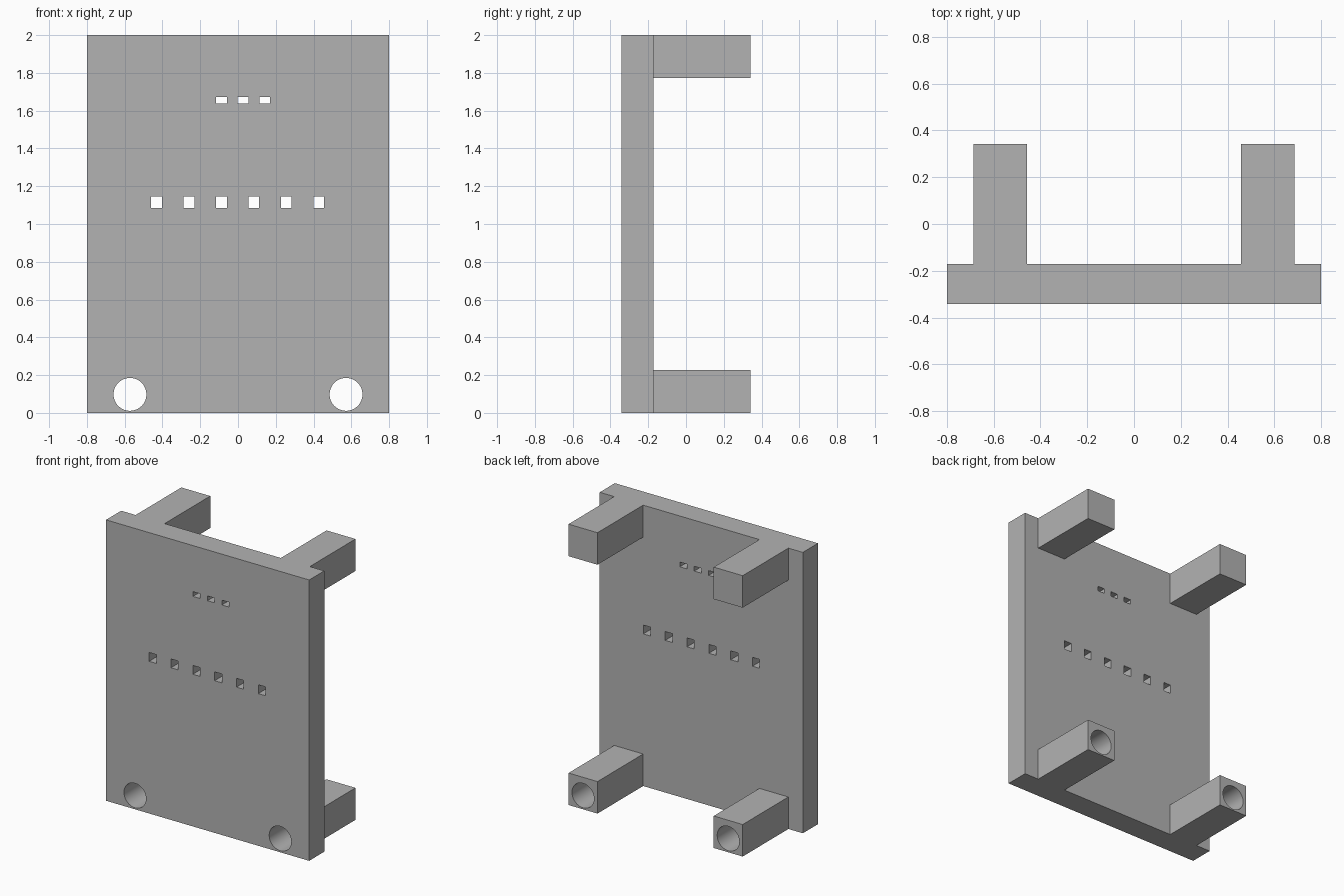
import bpy
import bmesh
from mathutils import Matrix, Vector

cube = bpy.data.objects.get("Cube")
if cube:
    bpy.data.objects.remove(cube, do_unlink=True)

FRONT, PLATE_BACK, BACK = -0.342, -0.172, 0.342
HALF_W, HEIGHT = 0.8, 2.0
POST_X, POST_W, POST_H = 0.572, 0.228, 0.228
BORE_Z, BORE_R = 0.098, 0.087

grey = bpy.data.materials.new("matte grey")
grey.use_nodes = True
colour = (0.45, 0.45, 0.45, 1)
grey.diffuse_color = colour
grey.node_tree.nodes["Principled BSDF"].inputs["Base Color"].default_value = colour


def make_object(name, bm):
    mesh = bpy.data.meshes.new(name)
    bm.to_mesh(mesh)
    bm.free()
    mesh.materials.append(grey)
    obj = bpy.data.objects.new(name, mesh)
    bpy.context.collection.objects.link(obj)
    return obj


def box(name, low, high):
    low, high = Vector(low), Vector(high)
    bm = bmesh.new()
    place = Matrix.Translation((low + high) / 2) @ Matrix.Diagonal((*(high - low), 1))
    bmesh.ops.create_cube(bm, size=1, matrix=place)
    return make_object(name, bm)


def bore(name, x):
    bm = bmesh.new()
    place = Matrix.Translation((x, 0, BORE_Z)) @ Matrix.Rotation(1.5707963, 4, "X")
    bmesh.ops.create_cone(bm, cap_ends=True, segments=64, radius1=BORE_R,
                          radius2=BORE_R, depth=1, matrix=place)
    return make_object(name, bm)


def slot(name, x, z, width, height):
    return box(name, (x - width / 2, FRONT - 0.1, z - height / 2),
               (x + width / 2, PLATE_BACK + 0.1, z + height / 2))


def combine(target, tool, operation):
    mod = target.modifiers.new(tool.name, "BOOLEAN")
    mod.operation = operation
    mod.solver = "EXACT"
    mod.object = tool
    bpy.context.view_layer.objects.active = target
    bpy.ops.object.modifier_apply(modifier=mod.name)
    bpy.data.objects.remove(tool, do_unlink=True)


# Upright panel
panel = box("panel_with_posts", (-HALF_W, FRONT, 0), (HALF_W, PLATE_BACK, HEIGHT))

# Four square corner posts on the back
for x in (-POST_X, POST_X):
    for z in (0, HEIGHT - POST_H):
        post = box("post", (x - POST_W / 2, PLATE_BACK - 0.05, z),
                   (x + POST_W / 2, BACK, z + POST_H))
        combine(panel, post, "UNION")

# Round bores through the lower posts
for x in (-POST_X, POST_X):
    combine(panel, bore("bore", x), "DIFFERENCE")

# Rows of small openings through the panel
for i in range(3):
    combine(panel, slot("upper_slot", -0.087 + 0.114 * i, 1.655, 0.057, 0.034), "DIFFERENCE")
for i in range(6):
    combine(panel, slot("middle_slot", -0.432 + 0.172 * i, 1.115, 0.057, 0.063), "DIFFERENCE")

# Smooth bores, crisp edges elsewhere
bpy.ops.object.select_all(action="DESELECT")
panel.select_set(True)
bpy.context.view_layer.objects.active = panel
bpy.ops.object.shade_smooth_by_angle()
